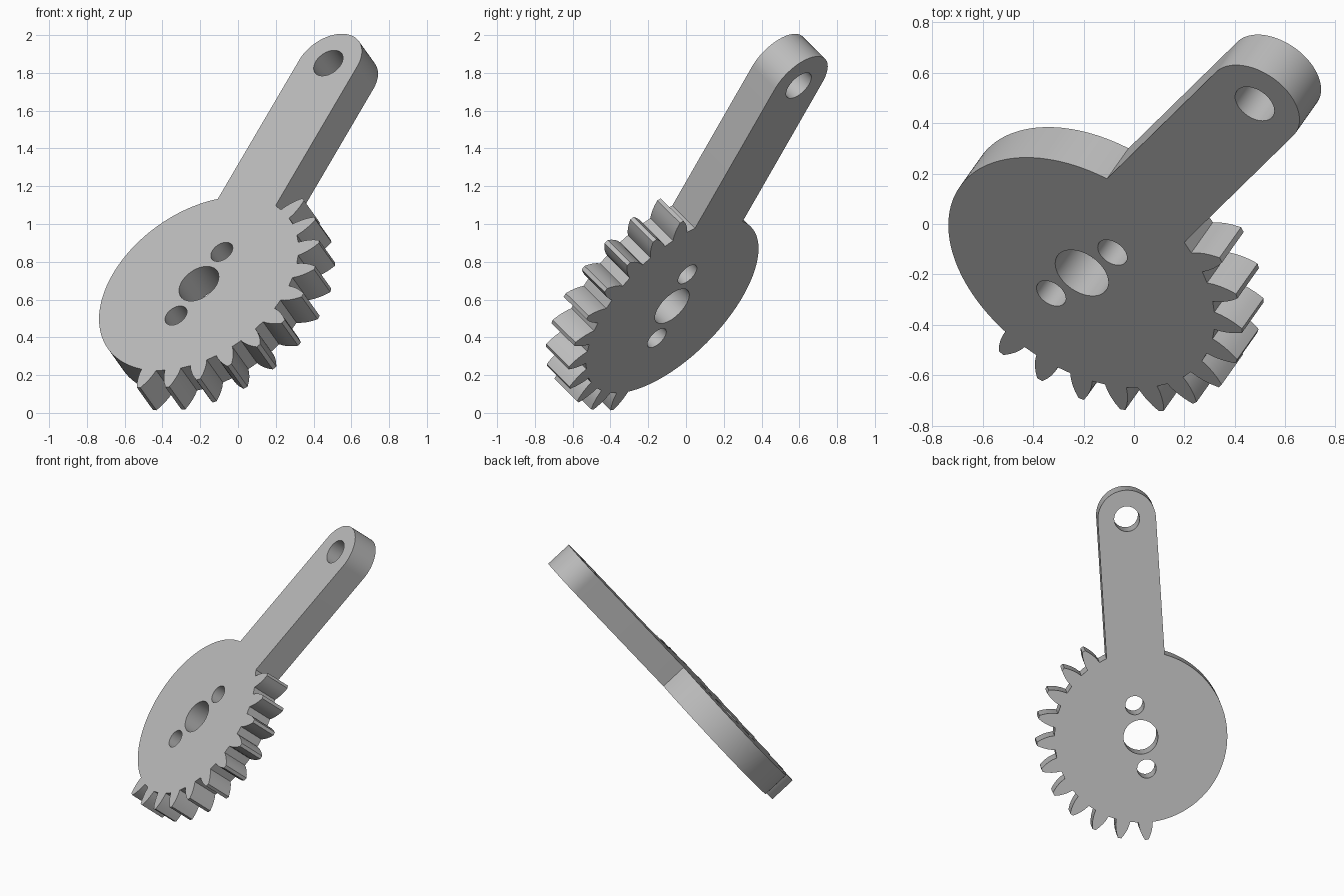
import bpy, bmesh
from math import sin, cos, pi, radians, asin, degrees
from mathutils import Matrix, Vector

cube = bpy.data.objects.get("Cube")
if cube:
    bpy.data.objects.remove(cube, do_unlink=True)

# Sizes in the plane of the plate: x towards the teeth, y along the arm
DISC_R, ARM_R, ARM_LEN, THICK = 0.592, 0.199, 1.511, 0.19
TOOTH = [(0.59, 0.049), (0.62, 0.046), (0.65, 0.039), (0.68, 0.028), (0.711, 0.012)]
TEETH, PITCH, FIRST = 11, 15, 0.3


def polar(r, deg, cx=0, cy=0):
    """Point at an angle counted anticlockwise from straight down."""
    a = radians(deg)
    return (cx + r * sin(a), cy - r * cos(a))


def circle(r, cx=0, cy=0, n=48):
    return [polar(r, 360 * i / n, cx, cy) for i in range(n)]


# Outline: gear teeth, arm with round end, then the plain side of the disc
outline = []
for i in range(TEETH):
    mid = FIRST + i * PITCH
    outline += [polar(r, mid - degrees(w / r)) for r, w in TOOTH]
    outline += [polar(r, mid + degrees(w / r)) for r, w in reversed(TOOTH)]
arm_angle = degrees(asin(ARM_R / DISC_R))
outline.append(polar(DISC_R, 180 - arm_angle))
outline += [polar(ARM_R, 90 + 180 * i / 32, 0, ARM_LEN) for i in range(33)]
start, end = 180 + arm_angle, 355
outline += [polar(DISC_R, start + (end - start) * i / 64) for i in range(65)]

# Holes: hub, two small bolt holes on a slanted line, arm end
hx, hy = polar(0.223, 173)
holes = [circle(0.118), circle(0.065, hx, hy), circle(0.065, -hx, -hy),
         circle(0.087, 0, ARM_LEN)]

curve = bpy.data.curves.new("gear_lever_profile", 'CURVE')
curve.dimensions = '2D'
curve.fill_mode = 'BOTH'
curve.extrude = THICK / 2
for loop in [outline] + holes:
    spline = curve.splines.new('POLY')
    spline.points.add(len(loop) - 1)
    for point, (x, y) in zip(spline.points, loop):
        point.co = (x, y, 0, 1)
    spline.use_cyclic_u = True

lever = bpy.data.objects.new("gear_lever", curve)
bpy.context.collection.objects.link(lever)
bpy.ops.object.select_all(action='DESELECT')
lever.select_set(True)
bpy.context.view_layer.objects.active = lever
bpy.ops.object.convert(target='MESH')
lever = bpy.context.object
lever.name = "gear_lever"

# Tilt the plate into place
hub = Vector((-0.207, -0.194, 0.684))
along = Vector((0.684, 0.669, 1.166)).normalized()
normal = Vector((-0.447, -0.632, 0.632))
normal = (normal - along * normal.dot(along)).normalized()
side = along.cross(normal)
place = Matrix((side, along, normal)).transposed().to_4x4()
place.translation = hub - normal * THICK / 2

bm = bmesh.new()
bm.from_mesh(lever.data)
bmesh.ops.remove_doubles(bm, verts=bm.verts, dist=0.0005)
bmesh.ops.transform(bm, matrix=place, verts=bm.verts)
bmesh.ops.recalc_face_normals(bm, faces=bm.faces)
bm.to_mesh(lever.data)
bm.free()

# Plain grey metal
grey = bpy.data.materials.new("plain_grey")
grey.use_nodes = True
colour = (0.5, 0.5, 0.5, 1)
grey.diffuse_color = colour
grey.node_tree.nodes["Principled BSDF"].inputs["Base Color"].default_value = colour
lever.data.materials.clear()
lever.data.materials.append(grey)
bpy.ops.object.shade_smooth_by_angle(angle=radians(25))
